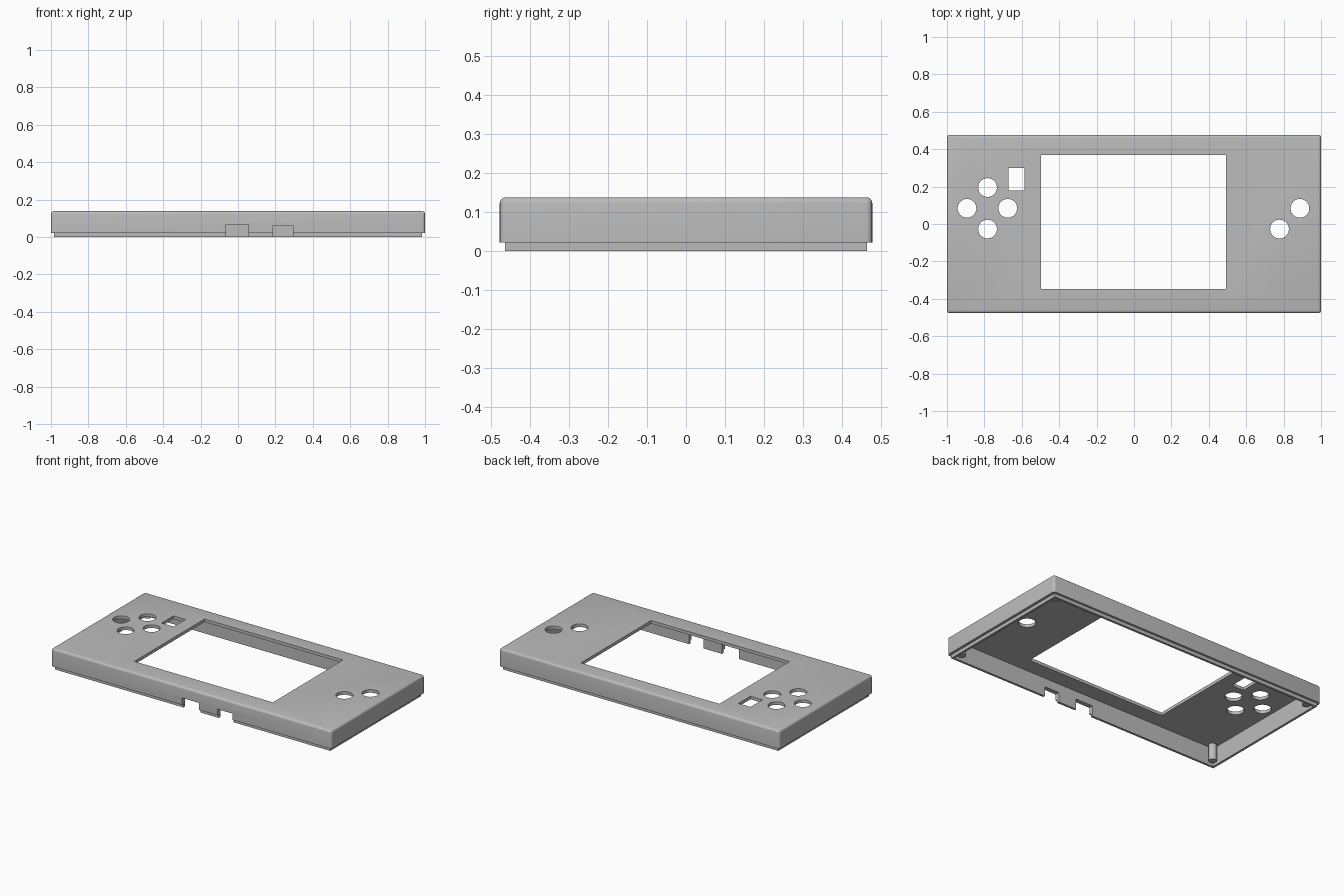
import bpy, bmesh
from mathutils import Matrix, Vector

old = bpy.data.objects.get("Cube")
if old:
    bpy.data.objects.remove(old, do_unlink=True)

grey = bpy.data.materials.new("plain grey")
grey.use_nodes = True
colour = (0.5, 0.5, 0.5, 1)
grey.diffuse_color = colour
grey.node_tree.nodes["Principled BSDF"].inputs["Base Color"].default_value = colour


def make(name, bm):
    mesh = bpy.data.meshes.new(name)
    bm.to_mesh(mesh)
    bm.free()
    mesh.materials.append(grey)
    obj = bpy.data.objects.new(name, mesh)
    bpy.context.scene.collection.objects.link(obj)
    return obj


def box(name, low, high, round_edges=0):
    low, high = Vector(low), Vector(high)
    bm = bmesh.new()
    bmesh.ops.create_cube(bm, size=1, matrix=Matrix.Translation((low + high) / 2)
                          @ Matrix.Diagonal((*(high - low), 1)))
    if round_edges:
        # Round everything except the open underside
        edges = [e for e in bm.edges if max(v.co.z for v in e.verts) > low.z + 0.001]
        bmesh.ops.bevel(bm, geom=edges, offset=round_edges, segments=4,
                        profile=0.5, affect='EDGES')
    return make(name, bm)


def cylinder(name, x, y, radius, low, high, sides=40):
    bm = bmesh.new()
    bmesh.ops.create_cone(bm, cap_ends=True, segments=sides, radius1=radius, radius2=radius,
                          depth=high - low, matrix=Matrix.Translation((x, y, (low + high) / 2)))
    return make(name, bm)


def combine(target, other, operation):
    mod = target.modifiers.new(other.name, 'BOOLEAN')
    mod.object, mod.operation, mod.solver = other, operation, 'EXACT'
    bpy.context.view_layer.objects.active = target
    bpy.ops.object.modifier_apply(modifier=mod.name)
    bpy.data.objects.remove(other, do_unlink=True)


# Outer shell with a stepped lip underneath, hollowed from below
shell = box("case_shell", (-1, -0.477, 0.022), (1, 0.477, 0.138), 0.015)
combine(shell, box("lip", (-0.983, -0.463, 0), (0.983, 0.463, 0.05)), 'UNION')
combine(shell, box("cavity", (-0.968, -0.448, -0.1), (0.968, 0.448, 0.118)), 'DIFFERENCE')

# Screen window, switch slot and the two connector notches in the front wall
cuts = {
    "screen_window": ((-0.497, -0.347, 0.08), (0.492, 0.369, 0.3)),
    "switch_slot": ((-0.671, 0.178, 0.08), (-0.585, 0.3, 0.3)),
    "wide_notch": ((-0.065, -0.6, -0.1), (0.057, -0.4, 0.067)),
    "narrow_notch": ((0.187, -0.6, -0.1), (0.293, -0.4, 0.062)),
}
for name, (low, high) in cuts.items():
    combine(shell, box(name, low, high), 'DIFFERENCE')

# Direction buttons on one side, action buttons on the other
buttons = [(-0.783, 0.195), (-0.893, 0.084), (-0.675, 0.084), (-0.783, -0.027),
           (0.887, 0.084), (0.778, -0.027)]
for x, y in buttons:
    combine(shell, cylinder("button_hole", x, y, 0.05, 0.08, 0.3), 'DIFFERENCE')

# Corner posts hanging from the face plate
posts = []
for side, sx in (("right", -1), ("left", 1)):
    for end, sy in (("front", -1), ("back", 1)):
        posts.append(cylinder(f"{end}_{side}_post", sx * 0.94, sy * 0.418, 0.024, 0.014, 0.12, 24))

# Soft rounded surfaces with crisp edges
bpy.ops.object.select_all(action='DESELECT')
for obj in [shell, *posts]:
    obj.select_set(True)
bpy.context.view_layer.objects.active = shell
bpy.ops.object.shade_smooth_by_angle()
